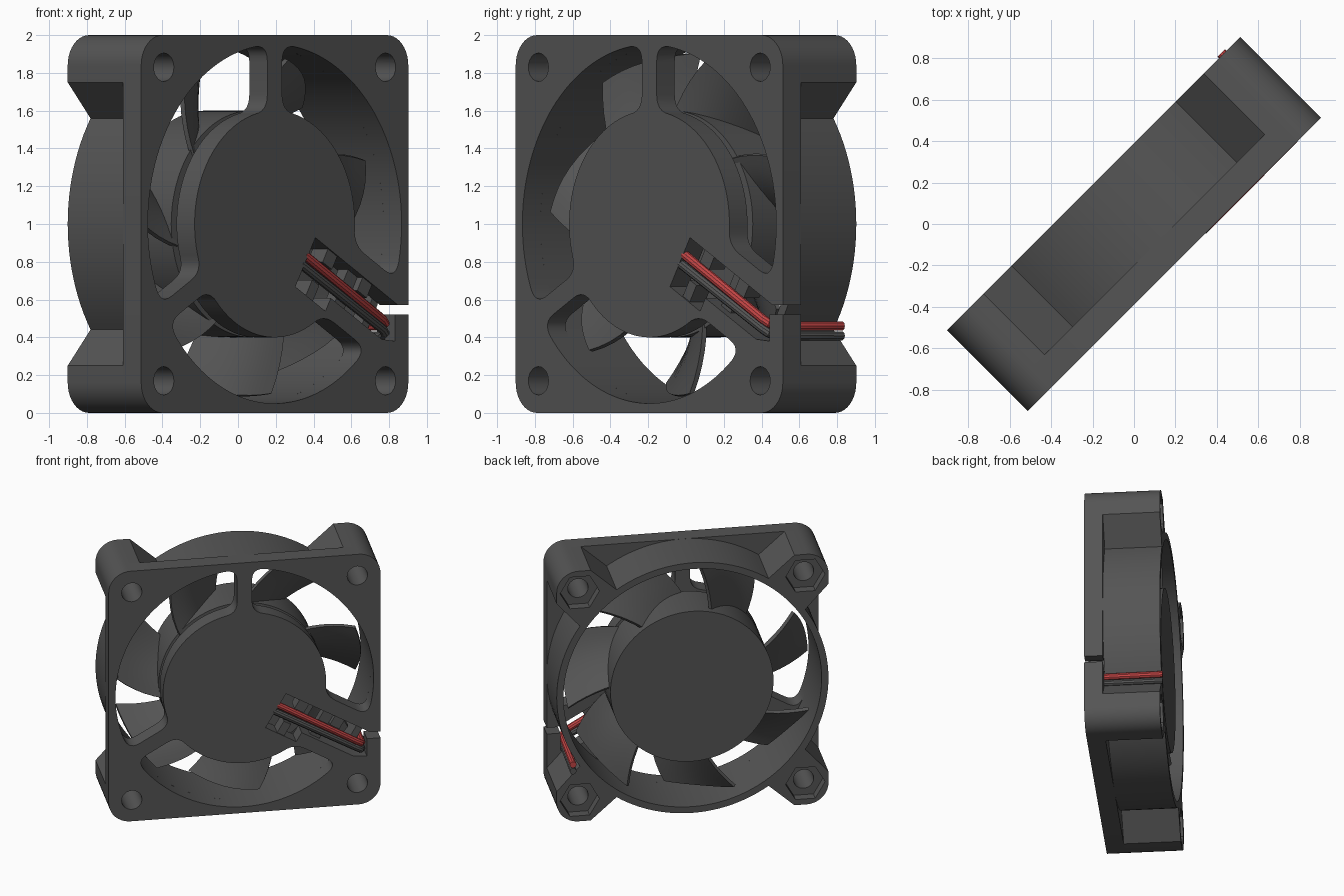
import bpy, bmesh
from math import sin, cos, asin, radians, pi
from mathutils import Matrix, Vector

if "Cube" in bpy.data.objects:
    bpy.data.objects.remove(bpy.data.objects["Cube"])

# Local frame: u across, v up, w depth (front = +w = -y); finally turned 45 degrees
PLACE = Matrix.Translation((0, 0, 1)) @ Matrix.Rotation(radians(45), 4, 'Z')
SPOKE = radians(330)


def material(name, rgb):
    m = bpy.data.materials.new(name)
    m.diffuse_color = (*rgb, 1)
    m.use_nodes = True
    m.node_tree.nodes["Principled BSDF"].inputs["Base Color"].default_value = m.diffuse_color
    return m


DARK = material("charcoal_plastic", (0.09, 0.09, 0.09))
RED = material("red_insulation", (0.55, 0.06, 0.06))


def to3(u, v, w):
    return Vector((u, -w, v))


def add_object(name, bm):
    bmesh.ops.recalc_face_normals(bm, faces=bm.faces)
    me = bpy.data.meshes.new(name)
    bm.to_mesh(me)
    bm.free()
    ob = bpy.data.objects.new(name, me)
    bpy.context.collection.objects.link(ob)
    return ob


def prism(name, pts, w0, w1):
    bm = bmesh.new()
    f = bm.faces.new([bm.verts.new(to3(u, v, w0)) for u, v in pts])
    ext = bmesh.ops.extrude_face_region(bm, geom=[f])
    vs = [g for g in ext["geom"] if isinstance(g, bmesh.types.BMVert)]
    bmesh.ops.translate(bm, verts=vs, vec=(0, w0 - w1, 0))
    return add_object(name, bm)


def arc(r, a0, a1, n, cx=0, cy=0):
    return [(cx + r * cos(a0 + (a1 - a0) * i / n), cy + r * sin(a0 + (a1 - a0) * i / n))
            for i in range(n + 1)]


def disc(r, n=96, cx=0, cy=0):
    return arc(r, 0, 2 * pi, n, cx, cy)[:-1]


def activate(obs):
    bpy.ops.object.select_all(action='DESELECT')
    for o in obs:
        o.select_set(True)
    bpy.context.view_layer.objects.active = obs[0]


def cut(ob, cutters):
    for c in cutters:
        c.hide_render = True
        mod = ob.modifiers.new("cut", 'BOOLEAN')
        mod.operation, mod.solver, mod.object = 'DIFFERENCE', 'EXACT', c
        activate([ob])
        bpy.ops.object.modifier_apply(modifier=mod.name)
        bpy.data.objects.remove(c)


def join(obs):
    activate(obs)
    if len(obs) > 1:
        bpy.ops.object.join()
    return obs[0]


def finish(ob, mat):
    ob.data.materials.clear()
    ob.data.materials.append(mat)
    ob.matrix_world = PLACE
    activate([ob])
    bpy.ops.object.shade_smooth_by_angle(angle=radians(30))


def sp(s, p):
    """Point at distance s along the cable spoke, p to its upper side."""
    return (s * cos(SPOKE) - p * sin(SPOKE), s * sin(SPOKE) + p * cos(SPOKE))


def bez(a, b, c, n=6):
    return [tuple((1 - t) ** 2 * a[k] + 2 * t * (1 - t) * b[k] + t * t * c[k] for k in (0, 1))
            for t in (i / n for i in range(n + 1))]


def vent(a0, d0, a1, d1, r0=0.6, r1=0.95, c=0.09):
    """Rounded opening between two spokes with straight, offset ends."""
    def ang(a, d, r):
        return a + asin(d / r)

    def pt(r, t):
        return (r * cos(t), r * sin(t))

    def end(a, d, r):
        return pt(r, ang(a, d, r))
    o0, o1 = ang(a0, d0, r1) + c / r1, ang(a1, d1, r1) - c / r1
    i0, i1 = ang(a0, d0, r0) + c / r0, ang(a1, d1, r0) - c / r0
    return (bez(end(a0, d0, r1 - c), end(a0, d0, r1), pt(r1, o0))
            + arc(r1, o0, o1, 40)[1:-1]
            + bez(pt(r1, o1), end(a1, d1, r1), end(a1, d1, r1 - c))
            + bez(end(a1, d1, r0 + c), end(a1, d1, r0), pt(r0, i1))
            + arc(r0, i1, i0, 40)[1:-1]
            + bez(pt(r0, i0), end(a0, d0, r0), end(a0, d0, r0 + c)))


# Outlines: rounded square flange, and body with V notches between tube and corners
square, body = [], []
for k in range(4):
    q = k * pi / 2
    turn = lambda p: (p[0] * cos(q) - p[1] * sin(q), p[0] * sin(q) + p[1] * cos(q))
    corner = arc(0.16, 0, pi / 2, 10, 0.84, 0.84)
    square += [turn(p) for p in corner]
    body += [turn(p) for p in arc(1.0, radians(-34), radians(34), 24) + [(1, 0.75)]
             + corner + [(0.75, 1)]]

corners = [(x, y) for x in (-0.83, 0.83) for y in (-0.83, 0.83)]


def screw_holes():
    return [prism("hole", disc(0.075, 24, *c), -0.5, 0.5) for c in corners]


# Rear body: bore, screw holes and hexagonal nut pockets
rear = prism("frame", body, -0.275, 0.14)
cut(rear, [prism("bore", disc(0.95, 128), -0.5, 0.5)] + screw_holes()
    + [prism("nut", disc(0.145, 6, *c), -0.5, -0.2) for c in corners])

# Front flange with hub plate, three spokes and cable channel
front = prism("front_plate", square, 0.14, 0.275)
a90, a210, a330 = radians(90), radians(210), SPOKE
vents = [vent(a90, 0.055, a210, -0.055), vent(a210, 0.055, a330, -0.23),
         vent(a330, 0.2, a90 + 2 * pi, -0.055)]
channel = [sp(0.3, 0.09), sp(0.3, -0.21), sp(0.56, -0.21), sp(0.56, -0.13), (0.8, -0.61),
           (0.9, -0.62), (0.9, -0.48), (1.1, -0.48), (1.1, -0.43), (0.925, -0.43)]
cut(front, [prism("vent", v, 0, 0.5) for v in vents] + screw_holes()
    + [prism("channel", channel, 0, 0.5)])


# Small cable clips inside the channel
def clip(s0, s1, p0, p1, w0, w1):
    return prism("clip", [sp(s0, p0), sp(s1, p0), sp(s1, p1), sp(s0, p1)], w0, w1)


clips = [clip(0.40, 0.46, -0.21, -0.11, 0.15, 0.265), clip(0.42, 0.50, 0.01, 0.1, 0.15, 0.265),
         clip(0.64, 0.72, -0.14, 0.1, 0.15, 0.225), clip(0.72, 0.80, 0.01, 0.1, 0.15, 0.265)]
finish(join([rear, front] + clips), DARK)

# Rotor: hub drum with seven swept, pitched blades
drum = prism("rotor", disc(0.6), -0.25, 0.1)
blades = []
NR, NC = 5, 8
for k in range(7):
    bm = bmesh.new()
    grid = []
    for i in range(NR + 1):
        t = i / NR
        r = 0.57 + 0.34 * t
        mid, half = 277 - 13 * t + k * 360 / 7, 18 - 3 * t
        row = []
        for j in range(NC + 1):
            s = j / NC
            a = radians(mid + half * (2 * s - 1))
            w = -0.19 + 0.29 * s + 0.05 * sin(pi * s)
            row.append(bm.verts.new(to3(r * cos(a), r * sin(a), w)))
        grid.append(row)
    for i in range(NR):
        for j in range(NC):
            bm.faces.new((grid[i][j], grid[i + 1][j], grid[i + 1][j + 1], grid[i][j + 1]))
    b = add_object("blade", bm)
    m = b.modifiers.new("thickness", 'SOLIDIFY')
    m.thickness, m.offset = 0.025, 0
    activate([b])
    bpy.ops.object.modifier_apply(modifier=m.name)
    blades.append(b)
finish(join([drum] + blades), DARK)


# Two lead wires along the channel, bending back beside the tube
def wire(name, p, bend_v, mat):
    path = [(*sp(0.29, p), 0.253), (0.83, bend_v + 0.035, 0.253), (0.86, bend_v + 0.015, 0.24),
            (0.875, bend_v, 0.2), (0.88, bend_v, -0.285)]
    cu = bpy.data.curves.new(name, 'CURVE')
    cu.dimensions = '3D'
    cu.bevel_depth, cu.bevel_resolution, cu.use_fill_caps = 0.025, 3, True
    s = cu.splines.new('POLY')
    s.points.add(len(path) - 1)
    for point, co in zip(s.points, path):
        point.co = (*to3(*co), 1)
    ob = bpy.data.objects.new(name, cu)
    bpy.context.collection.objects.link(ob)
    activate([ob])
    bpy.ops.object.convert(target='MESH')
    finish(bpy.context.view_layer.objects.active, mat)


wire("red_wire", -0.02, -0.54, RED)
wire("black_wire", -0.075, -0.592, DARK)
